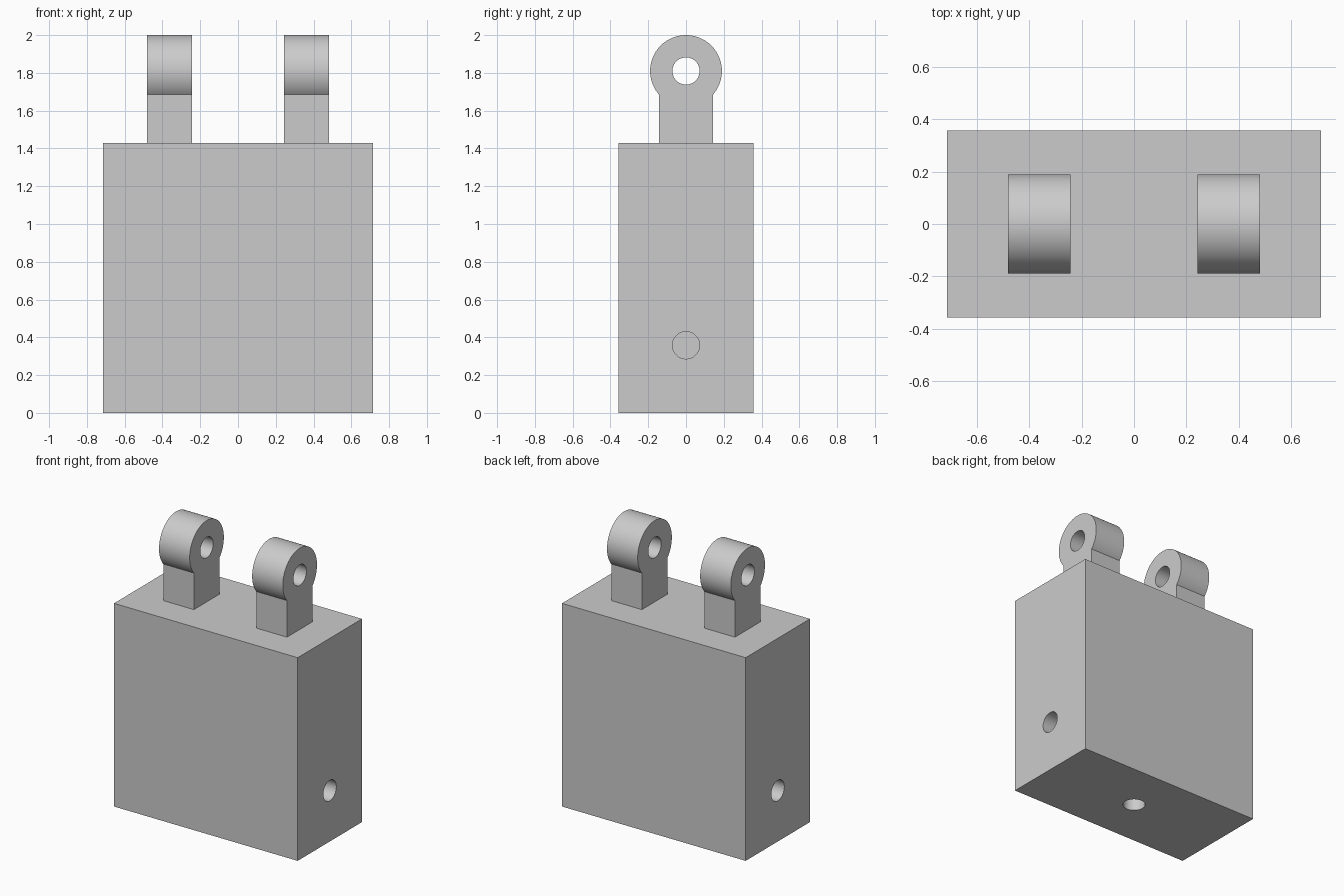
import bpy, math
from mathutils import Matrix

if "Cube" in bpy.data.objects:
    bpy.data.objects.remove(bpy.data.objects["Cube"])

grey = bpy.data.materials.new("plain_grey")
grey.diffuse_color = (0.6, 0.6, 0.6, 1)
grey.use_nodes = True
grey.node_tree.nodes["Principled BSDF"].inputs["Base Color"].default_value = grey.diffuse_color

BODY = (1.428, 0.714, 1.428)
HOLE_R = 0.072
EYE_R, EYE_Z = 0.19, 1.81
LUG_X, LUG_W = 0.362, 0.238


def box(name, size, loc):
    bpy.ops.mesh.primitive_cube_add(size=1, location=loc)
    ob = bpy.context.object
    ob.name = name
    ob.data.transform(Matrix.Diagonal((*size, 1)))
    ob.data.materials.append(grey)
    return ob


def rod(name, r, length, loc, along_x=True):
    bpy.ops.mesh.primitive_cylinder_add(vertices=64, radius=r, depth=length, location=loc)
    ob = bpy.context.object
    ob.name = name
    if along_x:
        ob.data.transform(Matrix.Rotation(math.pi / 2, 4, 'Y'))
    ob.data.materials.append(grey)
    return ob


def boolean(target, tool, operation):
    mod = target.modifiers.new(operation.title(), 'BOOLEAN')
    mod.operation, mod.object, mod.solver = operation, tool, 'EXACT'
    bpy.context.view_layer.objects.active = target
    bpy.ops.object.modifier_apply(modifier=mod.name)
    bpy.data.objects.remove(tool, do_unlink=True)


def smooth(ob):
    bpy.ops.object.select_all(action='DESELECT')
    ob.select_set(True)
    bpy.context.view_layer.objects.active = ob
    bpy.ops.object.shade_smooth_by_angle(angle=math.radians(30))


# Block with blind holes in both ends and in the underside
body = box("body", BODY, (0, 0, BODY[2] / 2))
for side in (-1, 1):
    boolean(body, rod("end_hole", HOLE_R, 0.72, (side * BODY[0] / 2, 0, 0.358)), 'DIFFERENCE')
boolean(body, rod("bottom_hole", HOLE_R, 0.5, (0, 0, 0), False), 'DIFFERENCE')
smooth(body)

# Two lugs: square post with a round eye bored through
for side, name in ((-1, "left_lug"), (1, "right_lug")):
    x = side * LUG_X
    lug = box(name, (LUG_W, 0.286, EYE_Z - BODY[2]), (x, 0, (EYE_Z + BODY[2]) / 2))
    boolean(lug, rod("eye", EYE_R, LUG_W, (x, 0, EYE_Z)), 'UNION')
    boolean(lug, rod("eye_bore", HOLE_R, 0.4, (x, 0, EYE_Z)), 'DIFFERENCE')
    smooth(lug)
